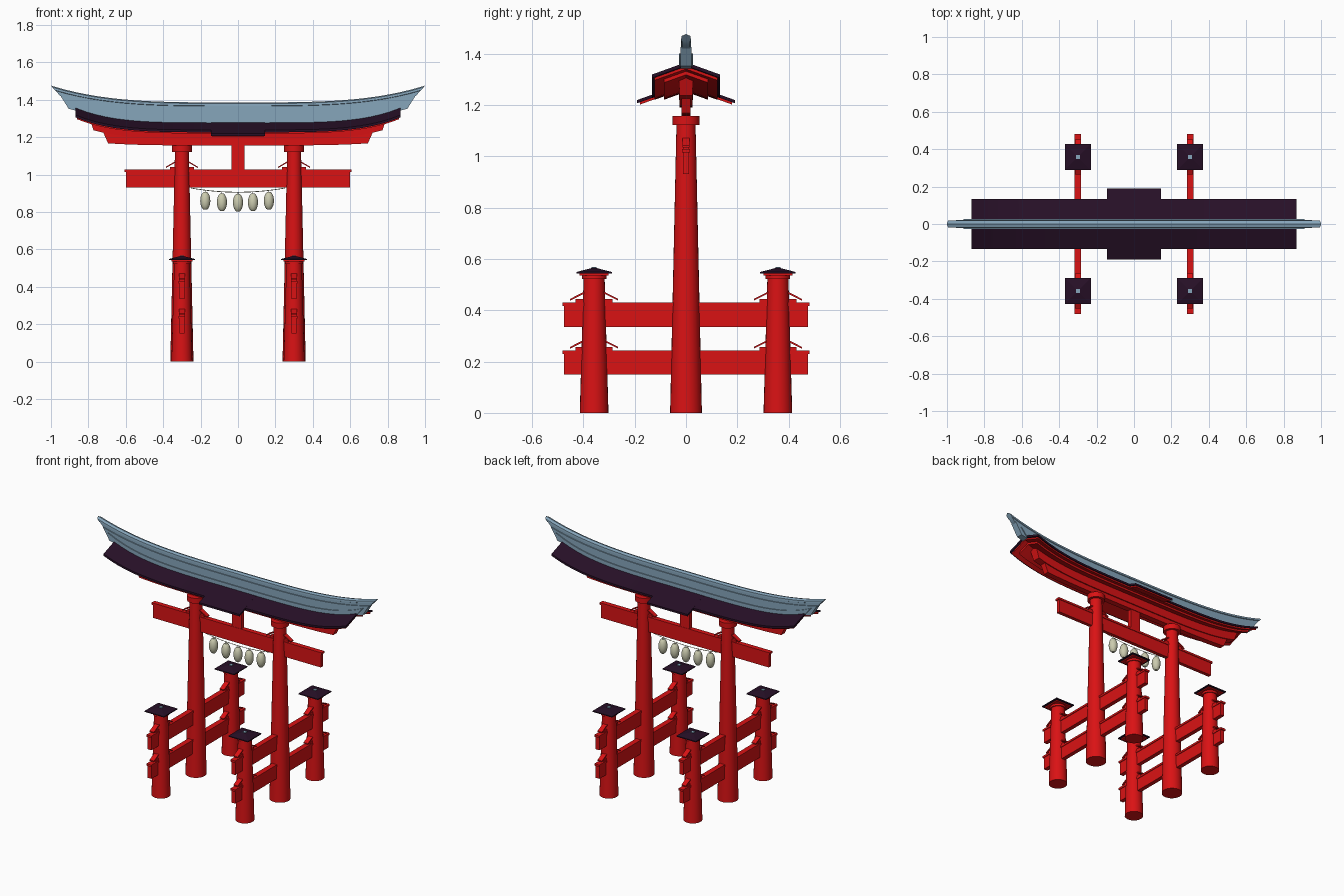
import bpy, bmesh, math
from mathutils import Matrix, Vector

if "Cube" in bpy.data.objects:
    bpy.data.objects.remove(bpy.data.objects["Cube"])


def material(name, rgb):
    m = bpy.data.materials.new(name)
    m.diffuse_color = (*rgb, 1)
    m.use_nodes = True
    m.node_tree.nodes["Principled BSDF"].inputs["Base Color"].default_value = m.diffuse_color
    return m


RED = material("vermilion", (0.70, 0.006, 0.007))
DARK = material("dark_plum", (0.020, 0.005, 0.020))
STEEL = material("slate_blue", (0.24, 0.38, 0.50))
PAPER = material("lantern_paper", (0.60, 0.60, 0.43))


def finish(name, bm, mat, smooth=False):
    bmesh.ops.recalc_face_normals(bm, faces=bm.faces)
    me = bpy.data.meshes.new(name)
    bm.to_mesh(me)
    bm.free()
    me.materials.append(mat)
    ob = bpy.data.objects.new(name, me)
    bpy.context.collection.objects.link(ob)
    if smooth:
        bpy.ops.object.select_all(action='DESELECT')
        ob.select_set(True)
        bpy.context.view_layer.objects.active = ob
        bpy.ops.object.shade_smooth_by_angle(angle=math.radians(35))
    return ob


def loft(bm, rings):
    """Skin a list of equal closed rings and cap both ends."""
    rs = [[bm.verts.new(p) for p in r] for r in rings]
    n = len(rs[0])
    for a, b in zip(rs, rs[1:]):
        for i in range(n):
            j = (i + 1) % n
            bm.faces.new((a[i], a[j], b[j], b[i]))
    bm.faces.new(rs[0])
    bm.faces.new(rs[-1][::-1])


def prism(name, pts, half_w, mat, place=Matrix()):
    """Profile in (x, z), extruded along y by +-half_w."""
    bm = bmesh.new()
    loft(bm, [[place @ Vector((x, y, z)) for x, z in pts] for y in (-half_w, half_w)])
    return finish(name, bm, mat)


def bar(name, half_l, z0, z1, half_w, mat, place=Matrix()):
    return prism(name, [(-half_l, z0), (half_l, z0), (half_l, z1), (-half_l, z1)],
                 half_w, mat, place)


def turned(name, profile, x, y, mat, n=24):
    """Round part from (radius, z) pairs."""
    bm = bmesh.new()
    loft(bm, [[(x + r * math.cos(2 * math.pi * i / n), y + r * math.sin(2 * math.pi * i / n), z)
               for i in range(n)] for r, z in profile])
    return finish(name, bm, mat, True)


def roof_rise(x):
    return 0.08 * (abs(x) / 0.87) ** 4.5


def ridge_rise(x):
    return 0.09 * abs(x) ** 3.5


def sweep(name, pts, half_l, flare, rise, mat, steps=32):
    """Profile in (y, z) swept along x on an upturned curve; ends lean out by flare per z."""
    z0 = min(z for _, z in pts)
    rings = []
    for i in range(steps + 1):
        t = 2 * i / steps - 1
        ring = []
        for y, z in pts:
            x = t * (half_l + flare * (z - z0))
            ring.append((x, y, z + rise(x)))
        rings.append(ring)
    bm = bmesh.new()
    loft(bm, rings)
    return finish(name, bm, mat, True)


def rect(w, z0, z1, w_top=None):
    w_top = w if w_top is None else w_top
    return [(-w, z0), (w, z0), (w_top, z1), (-w_top, z1)]


def chevron(w, top, t, slope=0.36):
    d = slope * w
    return [(0, top), (w, top - d), (w, top - d - t), (0, top - t),
            (-w, top - d - t), (-w, top - d)]


def tie_beam(name, half_l, z0, z1, half_w, posts, reach, place):
    """Capped tie beam with small wedge roofs where it passes each post."""
    bar(name, half_l, z0, z1 - 0.008, half_w, RED, place)
    bar(name + "_cap", half_l + 0.007, z1 - 0.01, z1 + 0.003, half_w + 0.004, RED, place)
    for p in posts:
        m = place @ Matrix.Translation((p, 0, z1))
        bar(name + "_wedge_block", reach - 0.022, 0, 0.017, half_w, RED, m)
        prism(name + "_wedge_roof",
              [(-reach, 0.010), (-0.03, 0.042), (0.03, 0.042), (reach, 0.010),
               (reach, 0.017), (0.03, 0.050), (-0.03, 0.050), (-reach, 0.017)],
              half_w + 0.002, RED, m)


# Posts, side rails and small post roofs
for x in (-0.3, 0.3):
    turned("main_post", [(0.062, 0), (0.037, 1.13)], x, 0, RED)
    turned("main_post_capital", [(0.053, 1.122), (0.053, 1.156)], x, 0, RED)
    side = Matrix.Translation((x, 0, 0)) @ Matrix.Rotation(math.pi / 2, 4, 'Z')
    for z0, z1 in ((0.15, 0.24), (0.335, 0.427)):
        tie_beam("side_rail", 0.475, z0, z1, 0.0135, (-0.358, 0.358), 0.094, side)
    for y in (-0.358, 0.358):
        turned("support_post", [(0.056, 0), (0.041, 0.525)], x, y, RED)
        turned("support_post_capital", [(0.048, 0.522), (0.048, 0.54)], x, y, RED)
        at = Matrix.Translation((x, y, 0))
        bar("support_roof_base", 0.056, 0.536, 0.546, 0.056, RED, at)
        bm = bmesh.new()
        loft(bm, [[(x + sx * h, y + sy * h, z) for sx, sy in ((-1, -1), (1, -1), (1, 1), (-1, 1))]
                  for h, z in ((0.069, 0.543), (0.069, 0.549), (0.011, 0.564))])
        finish("support_roof", bm, DARK)
        bar("support_roof_finial", 0.01, 0.56, 0.568, 0.01, STEEL, at)

# Main tie beam and centre strut
tie_beam("main_tie_beam", 0.6, 0.93, 1.025, 0.0115, (-0.3, 0.3), 0.086, Matrix())
bar("centre_strut", 0.034, 1.02, 1.17, 0.014, RED)

# Lintel beams
sweep("lower_lintel", rect(0.018, 1.156, 1.215), 0.695, 0.45, lambda x: 0.4 * roof_rise(x), RED)
sweep("upper_lintel", rect(0.025, 1.19, 1.255, 0.028), 0.772, 0.4, roof_rise, RED)

# Roof, soffit layers and the wider centre eaves
sweep("roof", chevron(0.133, 1.287, 0.013), 0.868, 0, roof_rise, DARK)
sweep("soffit", chevron(0.123, 1.276, 0.012), 0.86, 0, roof_rise, RED)
sweep("inner_soffit", chevron(0.085, 1.265, 0.014), 0.835, 0, roof_rise, RED)
sweep("centre_roof", chevron(0.19, 1.2875, 0.0125), 0.145, 0, roof_rise, DARK, 4)
sweep("centre_soffit", chevron(0.18, 1.277, 0.011), 0.135, 0, roof_rise, RED, 4)

# Stepped ridge with upturned ends
sweep("ridge_base", rect(0.027, 1.272, 1.302), 0.87, 1.4, roof_rise, STEEL)
sweep("ridge_middle", rect(0.021, 1.288, 1.35), 0.905, 0.75, ridge_rise, STEEL)
sweep("ridge_top", [(-0.015, 1.345), (0.015, 1.345), (0.015, 1.366), (0.019, 1.368),
                    (0.018, 1.380), (0, 1.386), (-0.018, 1.380), (-0.019, 1.368),
                    (-0.015, 1.366)], 0.95, 1.25, ridge_rise, STEEL)


# Hanging rope with five lanterns
def rope_z(x):
    return 0.906 + 0.022 * (x / 0.25) ** 2


bm = bmesh.new()
loft(bm, [[(x, 0.002 * c, rope_z(x) + 0.002 * s) for c, s in ((1, 0), (0, 1), (-1, 0), (0, -1))]
          for x in [-0.25 + 0.025 * i for i in range(21)]])
finish("lantern_rope", bm, PAPER)

for x, zc in ((-0.175, 0.860), (-0.086, 0.852), (0, 0.850), (0.08, 0.852), (0.165, 0.860)):
    body = [(0.027 * math.cos(a), zc + 0.050 * math.sin(a))
            for a in [math.radians(-70 + 14 * i) for i in range(11)]]
    turned("lantern", body, x, 0, PAPER, 16)
    turned("lantern_cord", [(0.0015, zc + 0.045), (0.0015, rope_z(x))], x, 0, PAPER, 6)
